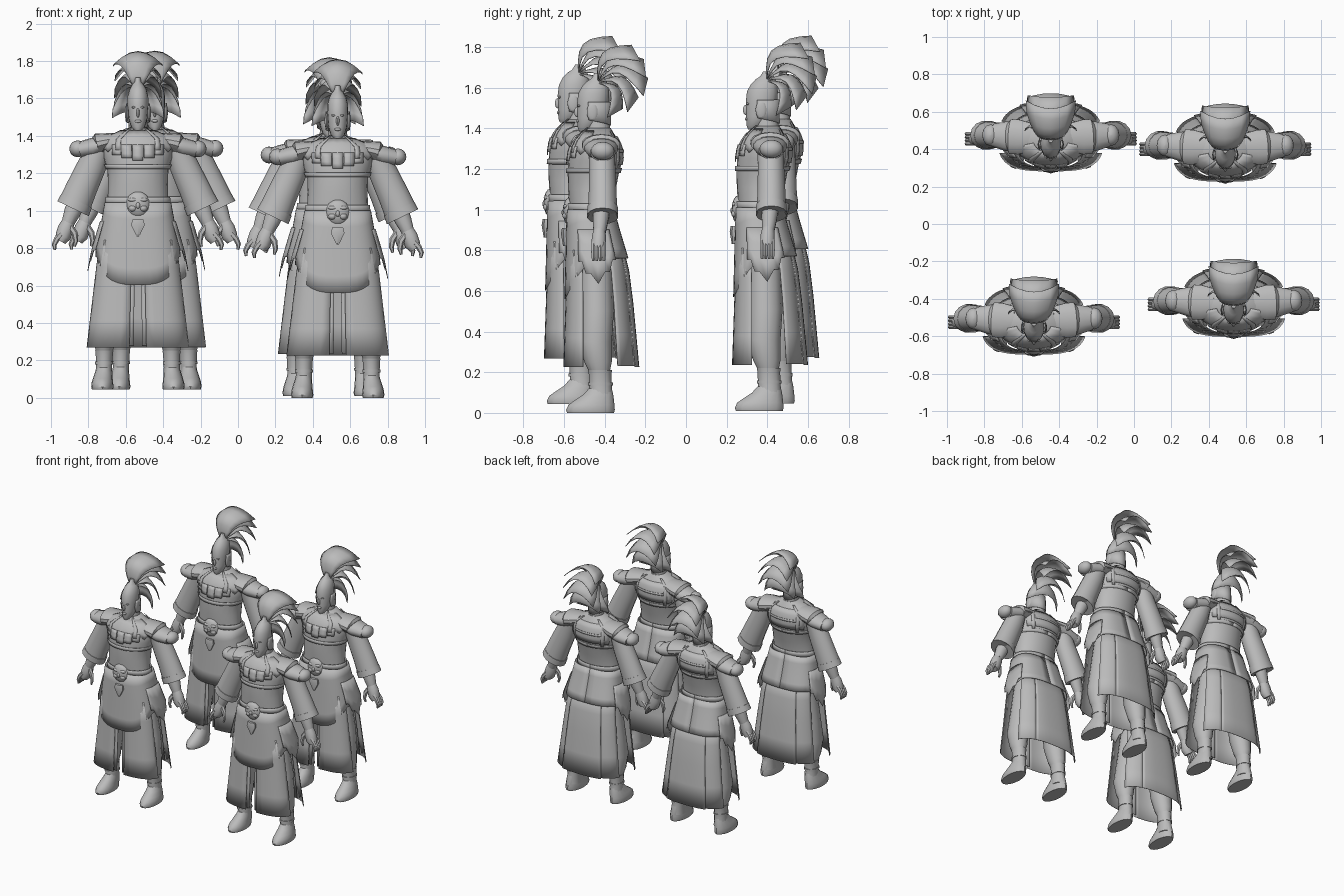
import bpy
import math
from mathutils import Vector

old = bpy.data.objects.get("Cube")
if old:
    bpy.data.objects.remove(old)

mat = bpy.data.materials.new("plain grey")
mat.use_nodes = True
GREY = (0.5, 0.5, 0.5, 1)
mat.diffuse_color = GREY
mat.node_tree.nodes["Principled BSDF"].inputs["Base Color"].default_value = GREY
parts = []


def add(name, verts, faces, mirror=False, thick=0.0):
    me = bpy.data.meshes.new(name)
    me.from_pydata([tuple(v) for v in verts], [], faces)
    me.materials.append(mat)
    ob = bpy.data.objects.new(name, me)
    bpy.context.collection.objects.link(ob)
    if thick:
        ob.modifiers.new("Thickness", "SOLIDIFY").thickness = thick
    if mirror:
        ob.modifiers.new("Mirror", "MIRROR").use_mirror_merge = False
    parts.append(ob)
    return ob


def skin(rings, n, closed):
    """Quads between successive rings of n points."""
    wrap = n if closed else n - 1
    return [(r * n + i, r * n + (i + 1) % n, (r + 1) * n + (i + 1) % n, (r + 1) * n + i)
            for r in range(rings - 1) for i in range(wrap)]


def spow(v, p):
    return math.copysign(abs(v) ** p, v)


def around(a, z, row, off=0.0, p=1.0, cx=0.0):
    """Point on a horizontal oval; a = 0 is the front. Row: half width, front y, back y."""
    w, f, b = row
    mid, half = (f + b) / 2, (b - f) / 2
    return Vector((cx + (w + off) * spow(math.sin(a), p), mid - (half + off) * spow(math.cos(a), p), z))


def lookup(rows, z):
    rows = sorted(rows)
    for lo, hi in zip(rows, rows[1:]):
        if z <= hi[0]:
            t = max(0, (z - lo[0]) / (hi[0] - lo[0]))
            return [l + (h - l) * t for l, h in zip(lo[1:4], hi[1:4])]
    return rows[-1][1:4]


def loft(name, rows, n=16, mirror=False):
    """Closed body from rows of z, half width, front, back and optional x centre."""
    verts = [around(2 * math.pi * i / n, r[0], r[1:4], cx=r[4] if len(r) > 4 else 0)
             for r in rows for i in range(n)]
    faces = skin(len(rows), n, True)
    faces += [tuple(range(n))[::-1], tuple(range(len(verts) - n, len(verts)))]
    return add(name, verts, faces, mirror)


def sheet(name, rows, a0, a1, top, bot, off=0.0, n=12, m=5, p=1.0, mirror=False):
    """Cloth or plate wrapped round a body; bot may be a function of the angle."""
    verts = []
    for j in range(m):
        for i in range(n):
            deg = a0 + (a1 - a0) * i / (n - 1)
            low = bot(deg, i) if callable(bot) else bot
            z = top + (low - top) * j / (m - 1)
            verts.append(around(math.radians(deg), z, lookup(rows, z), off, p))
    return add(name, verts, skin(m, n, False), mirror, 0.004)


def tube(name, stations, n=10, mirror=True):
    """Limb through stations of x, y, z, half width, half depth."""
    pts = [Vector(s[:3]) for s in stations]
    verts = []
    for k, s in enumerate(stations):
        t = (pts[min(k + 1, len(pts) - 1)] - pts[max(k - 1, 0)]).normalized()
        u = Vector((0, 1, 0)).cross(t).normalized()
        v = t.cross(u)
        for i in range(n):
            a = 2 * math.pi * i / n
            verts.append(pts[k] + u * s[3] * math.cos(a) + v * s[4] * math.sin(a))
    faces = skin(len(pts), n, True)
    faces += [tuple(range(n))[::-1], tuple(range(len(verts) - n, len(verts)))]
    return add(name, verts, faces, mirror)


def ball(name, loc, size, mirror=False, n=12, m=8):
    rows = []
    for j in range(m + 1):
        a = math.pi * (j / m - 0.5)
        r = max(math.cos(a), 0.02)
        rows.append((loc[2] + size[2] * math.sin(a), size[0] * r,
                     loc[1] - size[1] * r, loc[1] + size[1] * r, loc[0]))
    return loft(name, rows, n, mirror)


# Torso, neck and head
TORSO = [(.96, .17, -.15, .055), (1.02, .162, -.155, .055), (1.1, .16, -.16, .075),
         (1.18, .163, -.162, .09), (1.24, .185, -.158, .107), (1.3, .19, -.148, .105),
         (1.345, .18, -.125, .085), (1.375, .11, -.095, .065), (1.4, .06, -.065, .05)]
loft("torso", TORSO, 24)
loft("neck", [(1.36, .055, -.075, .05), (1.48, .045, -.06, .04)])
loft("head", [(1.385, .018, -.105, -.05), (1.405, .036, -.113, -.03), (1.45, .05, -.114, .015),
              (1.52, .056, -.116, .038), (1.57, .055, -.11, .042), (1.605, .046, -.092, .038),
              (1.63, .032, -.068, .03), (1.645, .018, -.045, .022), (1.67, .014, -.03, .012)])
HELM = [(1.4, .06, -.118, .046), (1.52, .058, -.12, .042)]
sheet("neck_guard", HELM, 75, 285, 1.53, lambda d, i: 1.41 + .03 * abs(d - 180) / 105, .003, 14, 3)
ball("nose", (0, -.116, 1.48), (.009, .014, .025))
ball("lips", (0, -.112, 1.435), (.018, .008, .008))
ball("eye", (.022, -.106, 1.51), (.012, .008, .006), True)
ball("ear_flap", (.06, -.04, 1.48), (.01, .028, .045), True)

# Crest: overlapping curved plumes fanned from the top of the helmet
ROOT = Vector((0, -.015, 1.625))
for k, (deg, length, wide) in enumerate([(48, .25, .134), (27, .255, .125), (5, .25, .128),
                                         (-20, .215, .132), (-46, .18, .14)]):
    a = math.radians(deg)
    along = Vector((0, math.cos(a), math.sin(a)))
    out = Vector((0, -math.sin(a), math.cos(a)))
    verts = []
    for j in range(7):
        t = j / 6
        for i in range(7):
            u = i / 3 - 1
            reach = length * t * (1 - .12 * u * u)
            bulge = .085 * math.sin(math.pi * t) * length / .265 - .085 * u * u * t
            x = u * wide * (.2 + .8 * min(1, t * 1.15) ** .9)
            verts.append(ROOT + Vector((x, 0, 0)) + along * reach + out * bulge)
    add("crest_plume_%d" % (k + 1), verts, skin(7, 7, False), thick=.004)

# Waist bands, collar and back straps
sheet("belt", TORSO, -180, 180, 1.03, .99, .007, 28, 3)
sheet("chest_rim", TORSO, -180, 180, 1.205, 1.18, .005, 28, 3)
sheet("collar", TORSO, -75, 75, 1.385, lambda d, i: 1.27 + .02 * (i % 2), .004, 17, 5)
for k in range(5):
    c = -36 + 18 * k
    sheet("collar_petal_%d" % (k + 1), TORSO, c - 8.5, c + 8.5, 1.31, 1.225 + .0008 * abs(c),
          .007 + .003 * (k % 2), 3, 4)
sheet("front_strap", TORSO, 28, 37, 1.4, 1.28, .009, 3, 5, mirror=True)
sheet("back_plate", TORSO, 125, 235, 1.36, 1.22, .004, 12, 5)
sheet("back_strap", TORSO, 138, 146, 1.385, 1.2, .008, 3, 5, mirror=True)
sheet("back_rail", TORSO, 140, 220, 1.295, 1.28, .007, 10, 2)

# Belly mask and pendant
ball("belly_mask", (0, -.152, .99), (.066, .034, .07))
ball("mask_cheek", (.028, -.17, .97), (.022, .018, .018), True)
ball("mask_brow", (.026, -.169, 1.015), (.026, .016, .012), True)
ball("mask_nose", (0, -.18, .985), (.012, .012, .018))
loft("pendant", [(.82, .008, -.185, -.165), (.88, .042, -.195, -.15), (.91, .034, -.19, -.15)], 6)

# Skirts
SKIRT = [(.22, .28, -.18, .187), (.56, .238, -.168, .155), (.75, .215, -.163, .13),
         (.9, .186, -.16, .085), (1.0, .168, -.156, .058)]
HIP = [(.63, .262, -.175, .155), (.75, .24, -.168, .135), (.92, .188, -.16, .085)]


def apron_hem(d, i):
    side = min(abs(d), 360 - abs(d)) / 180
    return .56 + .15 * min(1, side / .38) ** 2 if side < .45 else .71 + .05 * min(1, (side - .45) / .2)


sheet("upper_skirt", SKIRT, -180, 180, 1.0, apron_hem, .006, 41, 6, .72)
sheet("hip_guard", HIP, 62, 118, .9, lambda d, i: .63 + .0042 * abs(d - 89) + .03 * (i % 2),
      .005, 9, 4, .72, True)
sheet("front_skirt", SKIRT, 3, 72, .8, .225, 0, 11, 5, .62, True)
sheet("front_strip", SKIRT, 1, 5, .7, .235, -.01, 4, 4, .62, True)
sheet("back_skirt", SKIRT, 150, 210, .85, .225, 0, 11, 5, .75)
sheet("back_side_skirt", SKIRT, 110, 152, .85, .23, -.006, 7, 5, .75, True)

# Legs and boots
loft("trouser_leg", [(.2, .044, -.055, .045, .18), (.25, .06, -.08, .055, .178),
                     (.35, .074, -.108, .055, .172), (.5, .08, -.1, .065, .15),
                     (.85, .085, -.1, .055, .09)], 14, True)
loft("boot_shaft", [(.05, .05, -.06, .062, .184), (.12, .044, -.056, .056, .181),
                    (.19, .047, -.058, .053, .18), (.21, .05, -.062, .056, .18)], 14, True)
loft("boot_foot", [(0, .056, -.165, .066, .19), (.015, .06, -.17, .07, .19),
                   (.04, .057, -.158, .068, .19), (.06, .053, -.13, .066, .188),
                   (.09, .047, -.085, .062, .184), (.12, .04, -.058, .055, .181)], 16, True)
loft("ankle_band", [(.135, .049, -.062, .06, .181), (.15, .049, -.062, .06, .181)], 14, True)

# Shoulders, sleeves and hands
tube("shoulder_pad", [(.08, .0, 1.335, .03, .06), (.16, .0, 1.32, .045, .09),
                      (.24, .005, 1.295, .052, .08), (.31, .01, 1.282, .044, .062)], 14)
tube("shoulder_plate", [(.1, 0, 1.34, .034, .075), (.17, 0, 1.325, .047, .095),
                        (.215, .003, 1.315, .056, .095), (.22, .003, 1.312, .045, .08)], 14)
ball("shoulder_puff", (.322, .01, 1.288), (.045, .058, .045), True)
tube("upper_sleeve", [(.21, .005, 1.29, .065, .066), (.245, .008, 1.2, .077, .066),
                      (.3, .01, 1.08, .083, .07), (.345, .01, .975, .089, .074),
                      (.34, .01, .99, .07, .06)], 14)
tube("sleeve_cuff", [(.328, .01, 1.01, .09, .076), (.347, .01, .968, .093, .078),
                     (.34, .01, .985, .07, .06)], 14)
tube("forearm", [(.31, .01, 1.05, .05, .045), (.35, .0, .95, .045, .04), (.375, -.005, .89, .034, .032)])
tube("palm", [(.372, -.005, .9, .033, .03), (.385, -.008, .865, .042, .036),
              (.4, -.01, .82, .042, .038), (.415, -.01, .795, .03, .034)])
for k in range(4):
    y = -.036 + .0175 * k
    tube("finger_%d" % (k + 1), [(.408, y, .835, .016, .012), (.434, y, .805, .016, .012),
                                 (.448, y, .775, .013, .011), (.444, y, .747, .007, .007)], 6)
tube("thumb", [(.365, -.018, .875, .018, .016), (.338, -.028, .835, .017, .014),
               (.332, -.032, .795, .013, .011), (.34, -.032, .765, .007, .007)], 6)

# Smooth shading with crisp edges
bpy.ops.object.select_all(action='DESELECT')
for ob in parts:
    ob.select_set(True)
bpy.context.view_layer.objects.active = parts[0]
bpy.ops.object.shade_smooth_by_angle(angle=math.radians(40))

# Four figures standing in a loose square
SPOTS = [(.533, -.42, 0), (-.535, -.515, .043), (-.445, .465, .045), (.488, .41, .01)]
for ob in parts:
    for spot in SPOTS[1:]:
        twin = ob.copy()
        twin.location = spot
        bpy.context.collection.objects.link(twin)
    ob.location = SPOTS[0]
